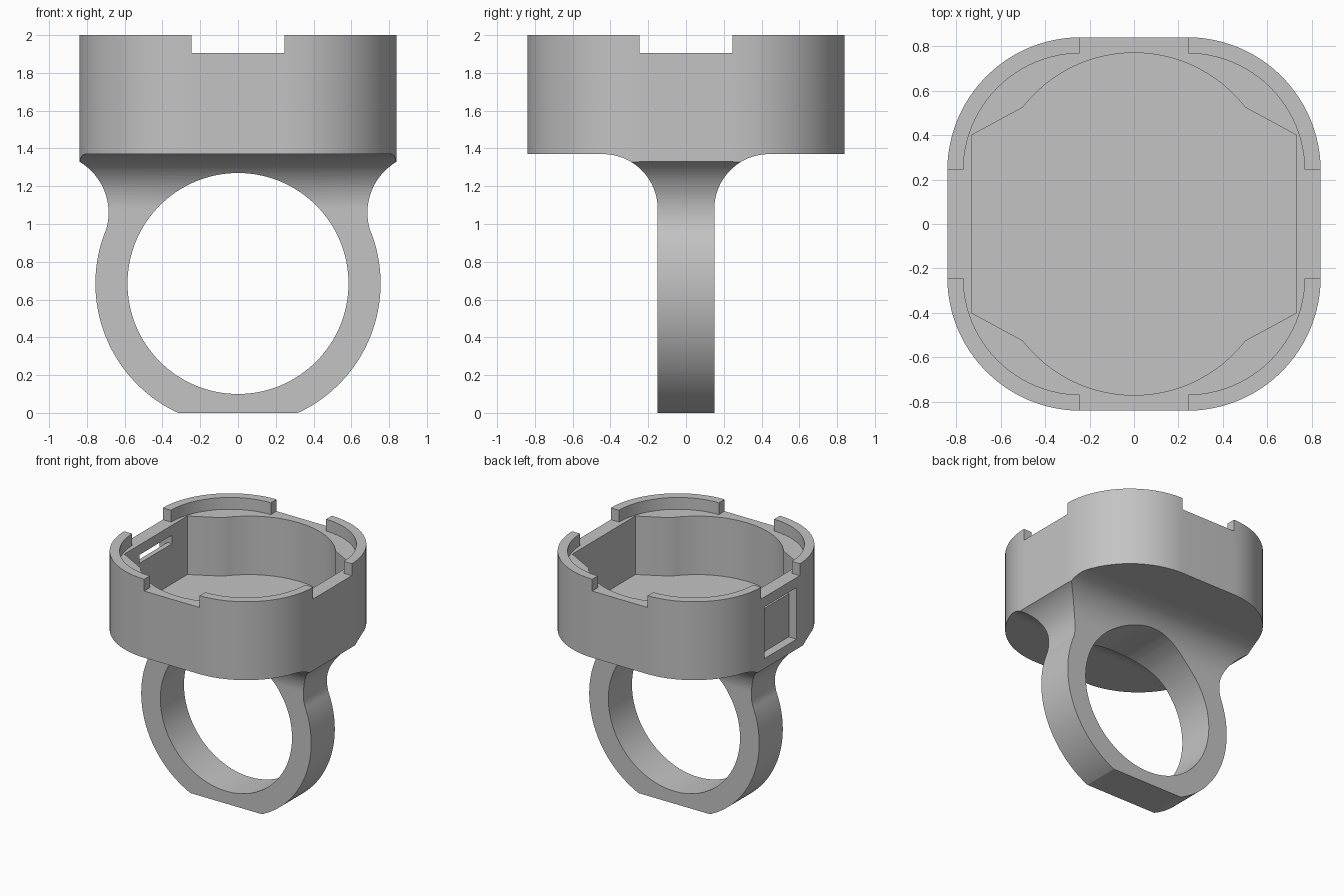
import bpy
import bmesh
from math import sin, cos, radians, atan2, degrees

cube = bpy.data.objects.get("Cube")
if cube:
    bpy.data.objects.remove(cube, do_unlink=True)

grey = bpy.data.materials.new("plain grey")
grey.use_nodes = True
colour = (0.55, 0.55, 0.55, 1)
grey.diffuse_color = colour
grey.node_tree.nodes["Principled BSDF"].inputs["Base Color"].default_value = colour

HALF = 0.84       # half width of the case
CORNER = 0.24     # centre of the corner rounding
BASE, LEDGE, TOP = 1.37, 1.905, 2.0


def arc(cx, cy, r, a0, a1, n=24):
    """Points on an arc, angles in degrees."""
    steps = [radians(a0 + (a1 - a0) * i / n) for i in range(n + 1)]
    return [(cx + r * cos(a), cy + r * sin(a)) for a in steps]


def mirrored(half):
    """Close a right-hand outline with its mirror image."""
    return half + [(-u, v) for u, v in reversed(half)]


def rounded_square(r):
    pts = []
    for i, (sx, sy) in enumerate([(1, 1), (-1, 1), (-1, -1), (1, -1)]):
        pts += arc(sx * CORNER, sy * CORNER, r, 90 * i, 90 * i + 90)
    return pts


def prism(name, outline, axis, lo, hi):
    """Extrude a 2D outline along the named axis."""
    place = {"x": lambda u, v, w: (w, u, v),
             "y": lambda u, v, w: (u, w, v),
             "z": lambda u, v, w: (u, v, w)}[axis]
    bm = bmesh.new()
    low = [bm.verts.new(place(u, v, lo)) for u, v in outline]
    high = [bm.verts.new(place(u, v, hi)) for u, v in outline]
    bm.faces.new(low)
    bm.faces.new(high)
    for i in range(len(low)):
        j = (i + 1) % len(low)
        bm.faces.new((low[i], low[j], high[j], high[i]))
    bmesh.ops.recalc_face_normals(bm, faces=bm.faces)
    mesh = bpy.data.meshes.new(name)
    bm.to_mesh(mesh)
    bm.free()
    mesh.materials.append(grey)
    obj = bpy.data.objects.new(name, mesh)
    bpy.context.collection.objects.link(obj)
    return obj


def box(name, x, y, z):
    return prism(name, [(x[0], y[0]), (x[1], y[0]), (x[1], y[1]), (x[0], y[1])], "z", *z)


def combine(target, tool, operation):
    """Apply a boolean and discard the helper."""
    mod = target.modifiers.new("combine", "BOOLEAN")
    mod.operation = operation
    mod.solver = "EXACT"
    mod.object = tool
    bpy.ops.object.select_all(action="DESELECT")
    bpy.context.view_layer.objects.active = target
    target.select_set(True)
    bpy.ops.object.modifier_apply(modifier=mod.name)
    bpy.data.objects.remove(tool, do_unlink=True)


# Case: rounded square block
case = prism("case", rounded_square(HALF - CORNER), "z", BASE, TOP)

# Lid ledge and the four side notches
combine(case, prism("ledge_cutter", rounded_square(0.528), "z", LEDGE, 2.2), "DIFFERENCE")
for name, x, y in (("notch_x", 1, 0.246), ("notch_y", 0.246, 1)):
    combine(case, box(name, (-x, x), (-y, y), (LEDGE, 2.2)), "DIFFERENCE")

# Cavity: flat sides, slanted shoulders, curved ends
end = [(0.73, 0.4)] + arc(0, 0.137, 0.633, 37.8, 142.2, 32) + [(-0.73, 0.4)]
cavity = end + [(-x, -y) for x, y in end]
combine(case, prism("cavity_cutter", cavity, "z", 1.435, 2.2), "DIFFERENCE")

# Port recess on the right wall, with a slot through at its top
combine(case, box("recess_cutter", (-1, -0.77), (-0.205, 0.205), (1.41, 1.825)), "DIFFERENCE")
combine(case, box("slot_cutter", (-0.9, -0.6), (-0.205, 0.205), (1.757, 1.825)), "DIFFERENCE")

# Finger band: round outline flaring up into the case
MID, OUTER, INNER = 0.685, 0.755, 0.585
join = degrees(atan2(0.375, 0.998))
foot = degrees(atan2(-MID, 0.317))
side = arc(0, MID, OUTER, foot, join, 40)
side[0] = (side[0][0], 0)
side += arc(0.998, 1.06, 0.3127, 180 + join, 110)[1:] + [(0.891, 1.5)]
band = prism("finger_band", mirrored(side), "y", -0.7, 0.7)

# Band thickness, filleted outward under the case
thickness = [(0.15, -0.2)] + arc(0.44, 1.08, 0.29, 180, 90)
combine(band, prism("thickness_tool", mirrored(thickness), "x", -1.2, 1.2), "INTERSECT")
combine(band, prism("footprint_tool", rounded_square(HALF - CORNER), "z", -0.3, 1.6), "INTERSECT")
combine(band, prism("finger_hole", arc(0, MID, INNER, 0, 357, 119), "y", -1, 1), "DIFFERENCE")

# Smooth curves, keep crisp edges
for obj in (case, band):
    bpy.ops.object.select_all(action="DESELECT")
    bpy.context.view_layer.objects.active = obj
    obj.select_set(True)
    bpy.ops.object.shade_smooth_by_angle(angle=radians(25))
